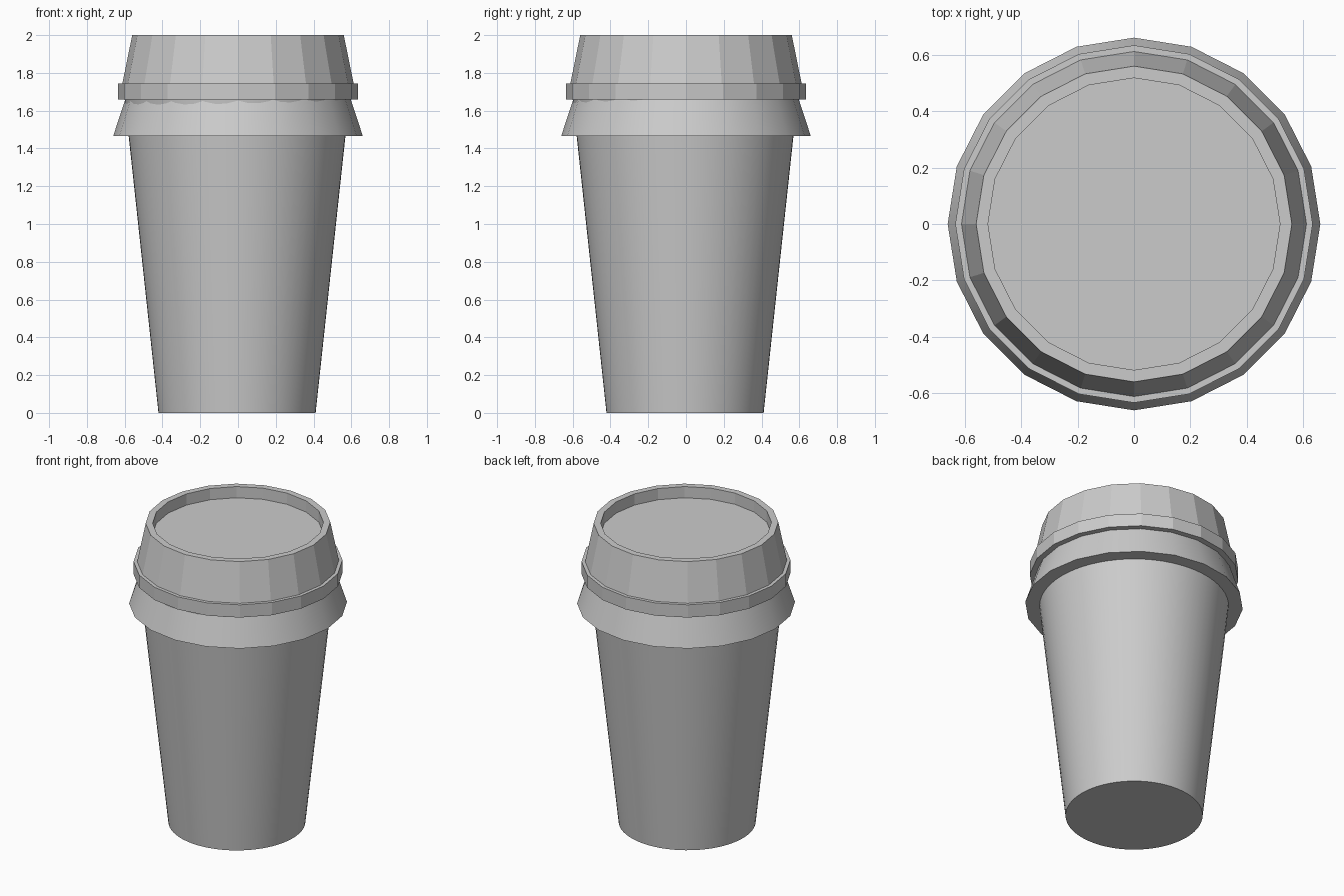
import bpy, bmesh
from math import sin, cos, tau, radians

if "Cube" in bpy.data.objects:
    bpy.data.objects.remove(bpy.data.objects["Cube"])


def revolve(name, profile, sides, smooth, cap_start=False, cap_end=False):
    """Spin a (radius, height) profile about z."""
    bm = bmesh.new()
    rings = [[bm.verts.new((r * cos(tau * i / sides), r * sin(tau * i / sides), z))
              for i in range(sides)] for r, z in profile]
    for a, b in zip(rings, rings[1:]):
        for i in range(sides):
            j = (i + 1) % sides
            bm.faces.new((a[i], a[j], b[j], b[i]))
    if cap_start:
        bm.faces.new(rings[0][::-1])
    if cap_end:
        bm.faces.new(rings[-1])
    mesh = bpy.data.meshes.new(name)
    bm.to_mesh(mesh)
    bm.free()
    obj = bpy.data.objects.new(name, mesh)
    bpy.context.collection.objects.link(obj)
    if smooth:
        bpy.ops.object.select_all(action='DESELECT')
        obj.select_set(True)
        bpy.context.view_layer.objects.active = obj
        bpy.ops.object.shade_smooth_by_angle(angle=radians(30))
    return obj


# Tapered cup, smooth, set very slightly off the lid's axis
cup = revolve("cup", [(0.416, 0), (0.597, 1.68)], 64, True, True, True)
cup.location = (-0.005, -0.005, 0)

# Flared skirt below the lid, flat underside
revolve("lid_skirt", [(0.55, 1.465), (0.661, 1.465), (0.597, 1.66)], 20, True)

# Faceted lid: rim band, tapered dome, recessed top
revolve("lid", [(0.57, 1.66), (0.634, 1.66), (0.634, 1.745), (0.612, 1.745),
                (0.56, 2.0), (0.518, 2.0), (0.518, 1.925)], 20, False, cap_end=True)
